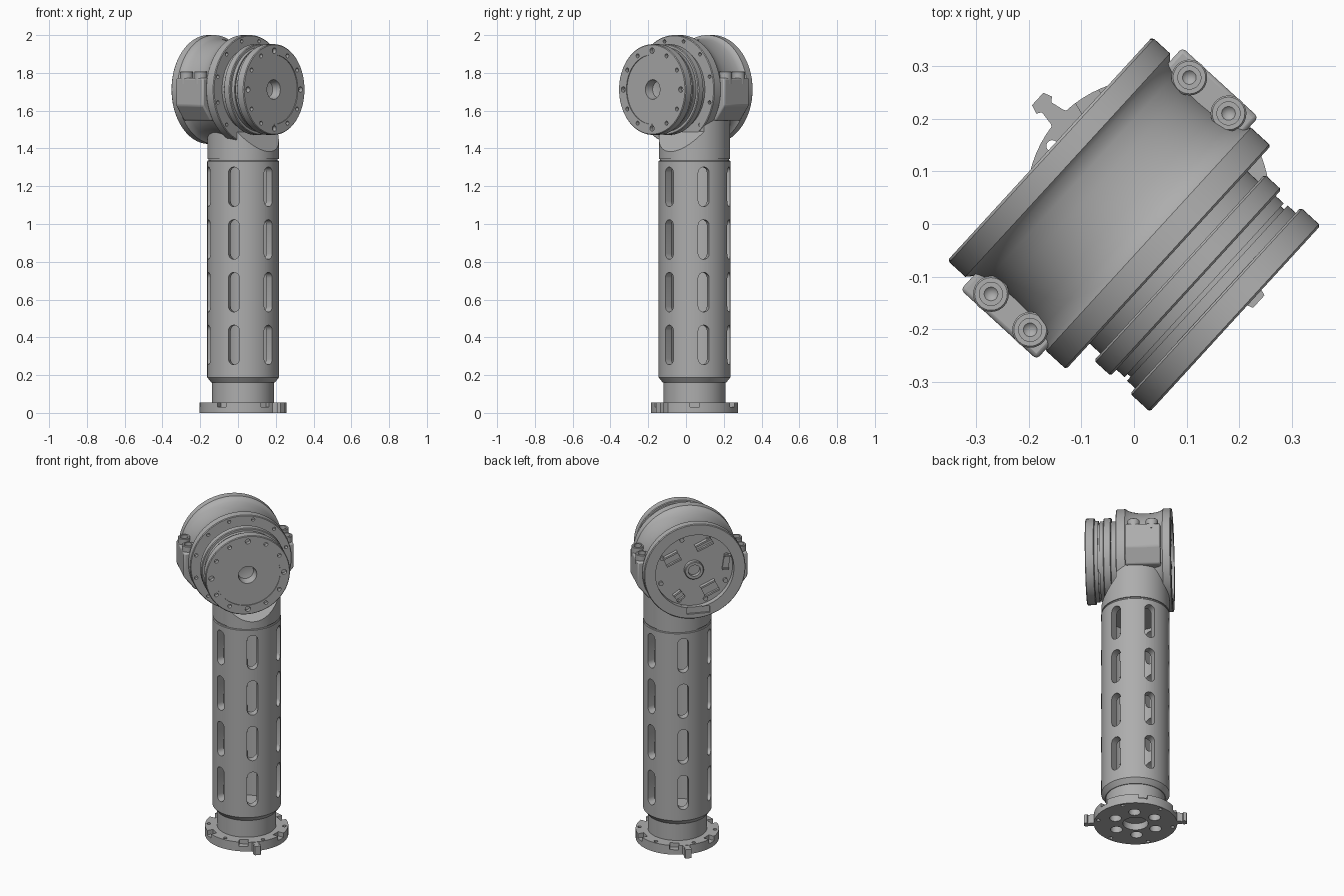
import bpy, bmesh
from math import radians, cos, sin, pi
from mathutils import Matrix, Vector

cube = bpy.data.objects.get("Cube")
if cube:
    bpy.data.objects.remove(cube, do_unlink=True)

grey = bpy.data.materials.new("machined_grey")
grey.use_nodes = True
COLOUR = (0.42, 0.42, 0.42, 1)
grey.diffuse_color = COLOUR
grey.node_tree.nodes["Principled BSDF"].inputs["Base Color"].default_value = COLOUR

# Column frame: x follows the joint axis. Joint frame: x sideways, y up, z along the axis.
TURN = radians(-42.5)
COLUMN = Matrix.Translation((0.027, 0.045, 0)) @ Matrix.Rotation(TURN, 4, 'Z')
n = Vector((cos(TURN), sin(TURN), 0))
e = Vector((-sin(TURN), cos(TURN), 0))
JOINT = Matrix.Translation((-0.16, 0.143, 1.712)) @ Matrix((e, (0, 0, 1), n)).transposed().to_4x4()


def shift(x, y, z=0):
    return Matrix.Translation((x, y, z))


def spin(degrees, axis='Z'):
    return Matrix.Rotation(radians(degrees), 4, axis)


def circle(r, count=24, cx=0, cy=0):
    return [(cx + r * cos(2 * pi * i / count), cy + r * sin(2 * pi * i / count)) for i in range(count)]


def rect(w, h):
    return [(-w / 2, -h / 2), (w / 2, -h / 2), (w / 2, h / 2), (-w / 2, h / 2)]


def stadium(w, h):
    r, s, steps = w / 2, h / 2 - w / 2, 8
    top = [(r * cos(pi * i / steps), s + r * sin(pi * i / steps)) for i in range(steps + 1)]
    return top + [(-x, -y) for x, y in top]


def prism(bm, pts, z0, z1, mat=Matrix()):
    low = [bm.verts.new(mat @ Vector((x, y, z0))) for x, y in pts]
    high = [bm.verts.new(mat @ Vector((x, y, z1))) for x, y in pts]
    bm.faces.new(low[::-1])
    bm.faces.new(high)
    for i in range(len(pts)):
        j = (i + 1) % len(pts)
        bm.faces.new((low[i], low[j], high[j], high[i]))


def lathe(bm, profile, mat=Matrix(), closed=False, steps=72):
    part = bmesh.new()
    vs = [part.verts.new((r, 0, z)) for r, z in profile]
    es = [part.edges.new(p) for p in zip(vs, vs[1:])]
    if closed:
        es.append(part.edges.new((vs[-1], vs[0])))
    bmesh.ops.spin(part, geom=vs + es, cent=(0, 0, 0), axis=(0, 0, 1), angle=2 * pi, steps=steps)
    bmesh.ops.remove_doubles(part, verts=part.verts[:], dist=1e-5)
    part.transform(mat)
    mesh = bpy.data.meshes.new("part")
    part.to_mesh(mesh)
    part.free()
    bm.from_mesh(mesh)
    bpy.data.meshes.remove(mesh)


def finish(bm, name, frame, cutter=None, bevel=0):
    bmesh.ops.recalc_face_normals(bm, faces=bm.faces[:])
    mesh = bpy.data.meshes.new(name)
    bm.to_mesh(mesh)
    bm.free()
    mesh.transform(frame)
    mesh.materials.append(grey)
    ob = bpy.data.objects.new(name, mesh)
    bpy.context.collection.objects.link(ob)
    bpy.ops.object.select_all(action='DESELECT')
    ob.select_set(True)
    bpy.context.view_layer.objects.active = ob
    if cutter:
        mod = ob.modifiers.new("cut", 'BOOLEAN')
        mod.object, mod.solver = cutter, 'EXACT'
        bpy.ops.object.modifier_apply(modifier="cut")
        bpy.data.objects.remove(cutter, do_unlink=True)
        ob.select_set(True)
    if bevel:
        mod = ob.modifiers.new("soften", 'BEVEL')
        mod.width, mod.segments = bevel, 2
    bpy.ops.object.shade_smooth_by_angle(angle=radians(30))
    return ob


def make_cutter(bm, frame):
    ob = finish(bm, "cutter", frame)
    ob.hide_render = True
    return ob


# Base flange with bolt holes and rim notches
cut = bmesh.new()
prism(cut, circle(0.07, 32), -0.1, 0.04)
for k in range(6):
    prism(cut, circle(0.033, 24, 0.125), -0.1, 0.04, spin(60 * k + 30))
    prism(cut, circle(0.011, 12, 0.21), -0.1, 0.1, spin(60 * k + 13))
    prism(cut, rect(0.06, 0.05), 0.03, 0.1, spin(60 * k + 43) @ shift(0.225, 0))
cutter = make_cutter(cut, COLUMN)
bm = bmesh.new()
prism(bm, circle(0.231, 72), 0, 0.056)
finish(bm, "base_flange", COLUMN, cutter)

# Alignment ears on the flange
bm = bmesh.new()
half = [(0.2, 0.036), (0.235, 0.018), (0.262, 0.013), (0.268, 0.022), (0.285, 0.016)]
ear = half + [(x, -y) for x, y in reversed(half)]
for a in (0, 180):
    prism(bm, ear, 0, 0.054, spin(a))
finish(bm, "flange_ears", COLUMN)

# Collar between flange and tube
bm = bmesh.new()
lathe(bm, [(0, 0.05), (0.164, 0.05), (0.164, 0.17), (0, 0.17)])
finish(bm, "base_collar", COLUMN)

# Hollow tube with rows of slots
cut = bmesh.new()
to_wall = Matrix(((0, 0, 1, 0), (1, 0, 0, 0), (0, 1, 0, 0), (0, 0, 0, 1)))
for row in range(4):
    for col in range(6):
        prism(cut, stadium(0.06, 0.21), 0.1, 0.3,
              spin(60 * col - 2.5) @ shift(0, 0, 0.36 + 0.279 * row) @ to_wall)
cutter = make_cutter(cut, COLUMN)
bm = bmesh.new()
lathe(bm, [(0.145, 0.16), (0.168, 0.16), (0.19, 0.188), (0.19, 1.332), (0.187, 1.336), (0.145, 1.336)], closed=True)
finish(bm, "slotted_tube", COLUMN, cutter)

# Seam ring and neck leading into the joint housing
bm = bmesh.new()
lathe(bm, [(0, 1.32), (0.183, 1.32), (0.183, 1.36), (0, 1.36)])
finish(bm, "seam_ring", COLUMN)

cut = bmesh.new()
prism(cut, circle(0.222, 72), -0.2, 0.036, JOINT)
wedge = [(0.1, 1.9), (0.1, 1.49), (0.2, 1.37), (0.4, 1.37), (0.4, 1.9)]
prism(cut, wedge, -0.4, 0.4, COLUMN @ spin(90, 'X'))
cutter = make_cutter(cut, Matrix())
bm = bmesh.new()
prism(bm, circle(0.189, 72), 1.344, 1.6)
finish(bm, "neck", COLUMN, cutter)

# Joint housing with waisted barrel and recessed back
cut = bmesh.new()
prism(cut, rect(0.13, 0.04), -0.1, 0.012, shift(-0.02, -0.238))
for k in range(12):
    prism(cut, circle(0.01, 12, 0.264), 0.285, 0.4, spin(30 * k + 15))
cutter = make_cutter(cut, JOINT)
bm = bmesh.new()
lathe(bm, [(0, 0.035), (0.222, 0.035), (0.222, 0), (0.284, 0), (0.288, 0.005), (0.288, 0.046),
           (0.277, 0.056), (0.268, 0.08), (0.263, 0.115), (0.262, 0.15), (0.264, 0.185),
           (0.27, 0.22), (0.28, 0.245), (0.288, 0.255), (0.288, 0.302), (0.284, 0.306), (0, 0.306)], steps=96)
finish(bm, "joint_housing", JOINT, cutter)

# Clamp pads on both sides, with screw lugs
pad = [(0.2, 0.06), (0.312, 0.06), (0.312, -0.085), (0.25, -0.165), (0.19, -0.165)]
bm = bmesh.new()
prism(bm, pad, 0.056, 0.252)
prism(bm, [(-x, y) for x, y in pad], 0.056, 0.252)
finish(bm, "clamp_pads", JOINT, bevel=0.008)
bm = bmesh.new()
for side in (-1, 1):
    for a in (0.104, 0.205):
        lathe(bm, [(0, 0.03), (0.034, 0.03), (0.034, 0.092), (0.031, 0.095), (0.022, 0.095),
                   (0.022, 0.075), (0.013, 0.075), (0, 0.062)],
              shift(side * 0.279, 0, a) @ spin(-90, 'X'), steps=32)
finish(bm, "screw_lugs", JOINT)

# Stepped output rings and drilled end cap
cut = bmesh.new()
for k in range(12):
    r = 0.015 if k % 3 == 0 else 0.011
    prism(cut, circle(r, 16, 0.206), 0.455, 0.6, spin(30 * k))
cutter = make_cutter(cut, JOINT)
bm = bmesh.new()
lathe(bm, [(0, 0.3), (0.222, 0.3), (0.222, 0.334), (0.236, 0.334), (0.24, 0.338), (0.24, 0.373),
           (0.236, 0.377), (0.224, 0.377), (0.224, 0.398), (0.216, 0.398), (0.216, 0.406),
           (0.226, 0.406), (0.226, 0.427), (0.236, 0.427), (0.24, 0.431), (0.24, 0.474),
           (0.236, 0.478), (0.184, 0.478), (0.184, 0.473), (0.052, 0.473), (0.044, 0.425), (0, 0.415)], steps=96)
finish(bm, "output_cap", JOINT, cutter)

# Back hub, connectors and screws inside the recess
bm = bmesh.new()
lathe(bm, [(0.034, 0.04), (0.034, 0.01), (0.05, 0.01), (0.054, 0.014), (0.054, 0.04)], closed=True, steps=40)
for k in range(8):
    prism(bm, circle(0.013, 12, 0.198), 0.022, 0.04, spin(45 * k + 25))
finish(bm, "back_hub", JOINT)

bm = bmesh.new()
connectors = [(-0.057, 0.15, 0.1, 0.04, -25), (0.125, 0.08, 0.09, 0.06, -25),
              (-0.185, 0.03, 0.035, 0.09, 8), (-0.09, -0.12, 0.09, 0.07, -25), (0.085, -0.15, 0.05, 0.05, -35)]
for x, y, w, h, tilt in connectors:
    at = shift(x, y) @ spin(tilt)
    prism(bm, rect(w, h), 0.026, 0.04, at)
    for s in (-1, 1):
        prism(bm, rect(w, 0.01), 0.012, 0.03, at @ shift(0, s * (h / 2 - 0.005)))
finish(bm, "back_connectors", JOINT)
